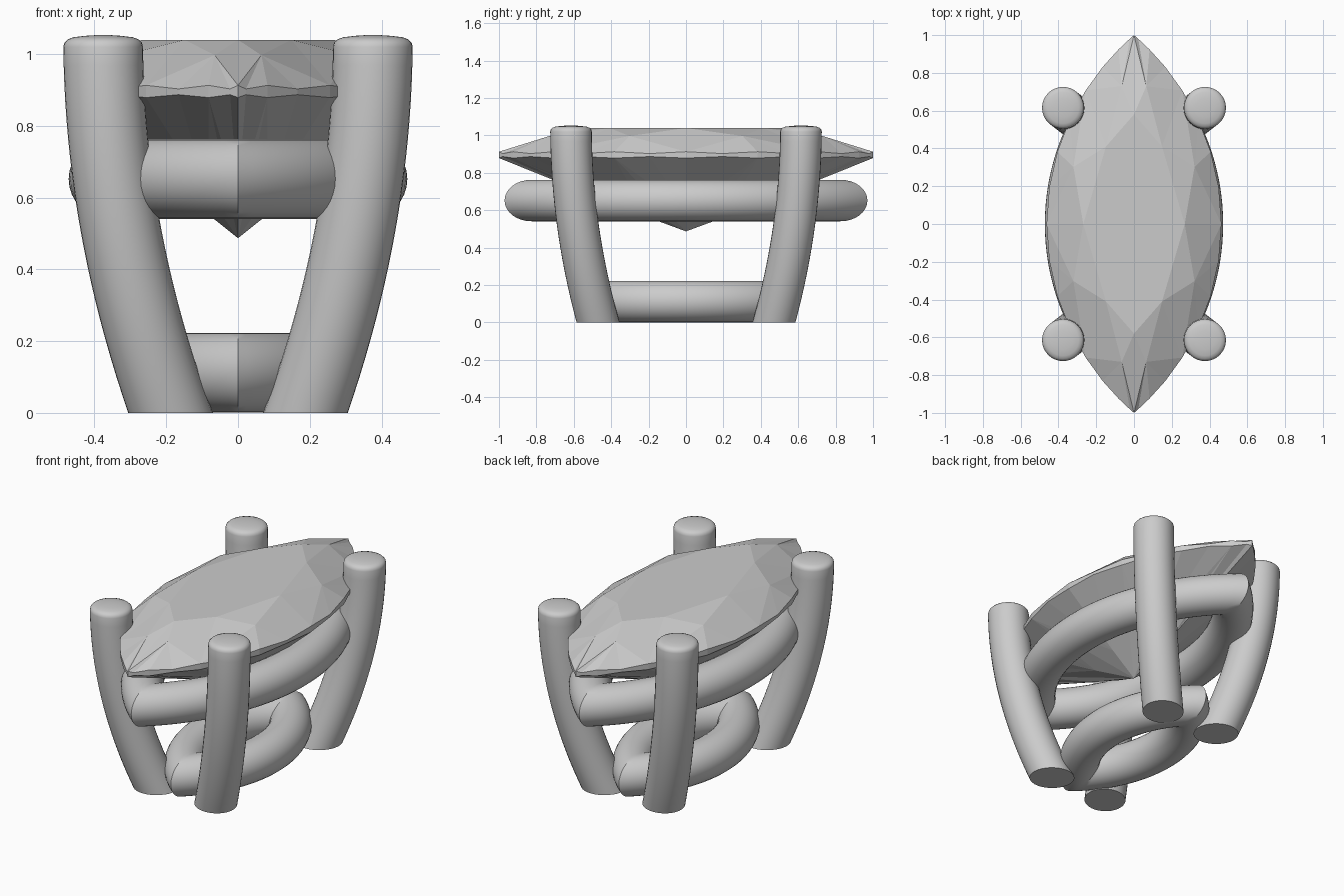
import bpy, bmesh
from math import sin, cos, acos, sqrt, pi, radians

if "Cube" in bpy.data.objects:
    bpy.data.objects.remove(bpy.data.objects["Cube"])


def make(name, verts, faces, smooth):
    bm = bmesh.new()
    vs = [bm.verts.new(v) for v in verts]
    for f in faces:
        bm.faces.new([vs[i] for i in f])
    bmesh.ops.remove_doubles(bm, verts=bm.verts, dist=1e-5)
    bmesh.ops.recalc_face_normals(bm, faces=bm.faces)
    me = bpy.data.meshes.new(name)
    bm.to_mesh(me)
    bm.free()
    ob = bpy.data.objects.new(name, me)
    bpy.context.collection.objects.link(ob)
    if smooth:
        bpy.ops.object.select_all(action='DESELECT')
        ob.select_set(True)
        bpy.context.view_layer.objects.active = ob
        bpy.ops.object.shade_smooth_by_angle(angle=radians(35))
    return ob


def arc(half_w, half_l):
    """Radius and centre offset of the arc forming one side of a pointed oval."""
    r = (half_w ** 2 + half_l ** 2) / (2 * half_w)
    return r, r - half_w


# Faceted pointed-oval gemstone
GW = 0.463
R, C = arc(GW, 1.0)


def gem_point(step, scale, z):
    t = 2 * pi * step / 32
    x = sqrt(max(R * R - sin(t) ** 2, 0)) - C
    return (scale * (x if cos(t) >= 0 else -x), scale * sin(t), z)


verts, faces = [], []


def add(p):
    verts.append(p)
    return len(verts) - 1


table = [add(gem_point(4 * k, 0.58, 1.04)) for k in range(8)]
star = [add(gem_point(4 * k + 2, 0.79, 0.997)) for k in range(8)]
top = [add(gem_point(i, 1, 0.908 + 0.005 * cos(i * pi))) for i in range(32)]
bot = [add(gem_point(i, 1, 0.883 - 0.004 * cos(i * pi))) for i in range(32)]
low = [add(gem_point(4 * k, 0.32, 0.605)) for k in range(8)]
culet = add((0, 0, 0.487))
faces.append(table)
for k in range(8):
    n, g = (k + 1) % 8, 4 * k
    faces.append((table[k], star[k], table[n]))
    faces += [(table[k], star[k - 1], top[g]), (table[k], top[g], star[k])]
    faces += [(star[k], top[g + j], top[(g + j + 1) % 32]) for j in range(4)]
    faces += [(low[k], bot[g + j], bot[(g + j + 1) % 32]) for j in range(-2, 2)]
    faces += [(culet, low[k], bot[g + 2]), (culet, bot[g + 2], low[n])]
for i in range(32):
    j = (i + 1) % 32
    faces.append((top[i], top[j], bot[j], bot[i]))
make("gemstone", verts, faces, False)


# Round-section pointed-oval rails, mitred at both tips
def rail(name, half_w, half_l, z, tube=0.111, seg=40, sides=32):
    r, c = arc(half_w, half_l)
    verts, faces = [], []
    for sx in (1, -1):
        base = len(verts)
        for i in range(seg + 1):
            for j in range(sides):
                b = 2 * pi * j / sides
                rr = r - tube + tube * cos(b)
                a = acos(c / rr) * (2 * i / seg - 1)
                verts.append((sx * (rr * cos(a) - c), rr * sin(a), z + tube * sin(b)))
        for i in range(seg):
            for j in range(sides):
                p, q = base + i * sides, (j + 1) % sides
                faces.append((p + j, p + q, p + sides + q, p + sides + j))
    make(name, verts, faces, True)


rail("upper_rail", 0.472, 0.97, 0.652)
rail("lower_rail", 0.30, 0.61, 0.112)


# Four curved prongs with softly domed tops and flat feet
def prong(name, sx, sy, rad=0.111, sides=32, steps=20, height=1.05):
    levels = [(1.02 * i / steps, rad) for i in range(steps + 1)]
    levels += [(1.032, 0.108), (1.041, 0.099), (1.047, 0.083), (1.051, 0.05), (1.053, 0.02)]
    verts, faces = [], []
    for z, r in levels:
        u = max(0, 1 - z / height)
        cx, cy = 0.376 - 0.188 * u * u, 0.615 - 0.145 * u * u
        dx, dy = 0.376 * u / height, 0.29 * u / height
        slope = sqrt(dx * dx + dy * dy)
        ex, ey = (dx / slope, dy / slope) if slope > 1e-6 else (1, 0)
        stretch = sqrt(1 + slope * slope)
        for j in range(sides):
            # orient each slice so vertices stay aligned along the prong
            a = 2 * pi * j / sides
            px, py = r * cos(a), r * sin(a)
            along = (px * ex + py * ey) * (stretch - 1)
            verts.append((sx * (cx + px + along * ex), sy * (cy + py + along * ey), z))
    for i in range(len(levels) - 1):
        for j in range(sides):
            p, q = i * sides, (j + 1) % sides
            faces.append((p + j, p + q, p + sides + q, p + sides + j))
    faces.append(list(range(sides)))
    faces.append(list(range(len(verts) - sides, len(verts))))
    make(name, verts, faces, True)


for sx, side in ((-1, "left"), (1, "right")):
    for sy, end in ((-1, "front"), (1, "back")):
        prong(f"{end}_{side}_prong", sx, sy)
